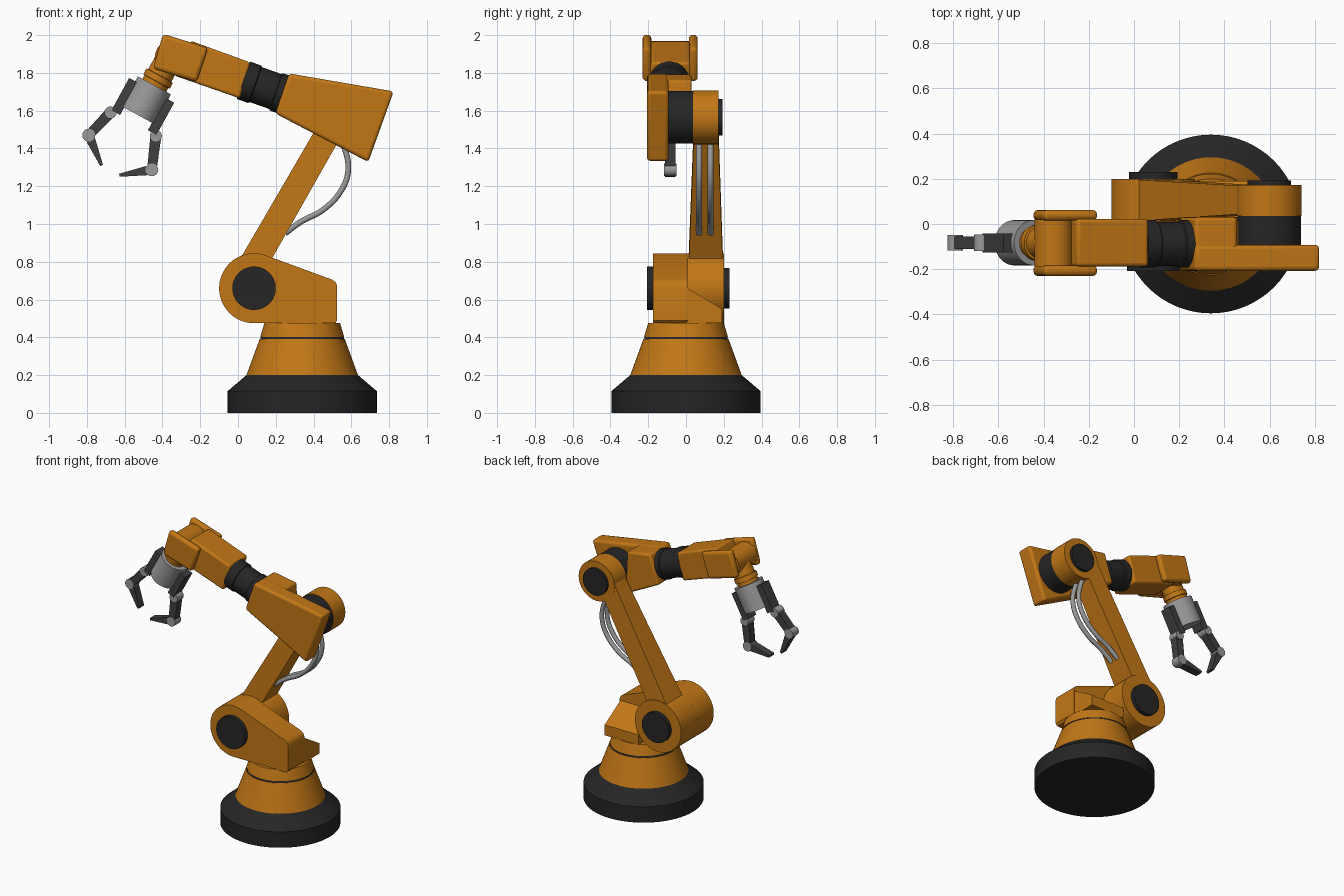
import bpy, bmesh, math
from mathutils import Vector

if "Cube" in bpy.data.objects:
    bpy.data.objects.remove(bpy.data.objects["Cube"])


def material(name, rgb):
    m = bpy.data.materials.new(name)
    m.diffuse_color = (*rgb, 1)
    m.use_nodes = True
    m.node_tree.nodes["Principled BSDF"].inputs["Base Color"].default_value = m.diffuse_color
    return m


ORANGE = material("orange paint", (0.54, 0.185, 0.008))
BLACK = material("black rubber", (0.019, 0.019, 0.019))
DARK = material("dark grey metal", (0.05, 0.05, 0.052))
GREY = material("light grey metal", (0.32, 0.32, 0.32))


def finish(name, bm, mat, bevel=0):
    bmesh.ops.recalc_face_normals(bm, faces=bm.faces)
    me = bpy.data.meshes.new(name)
    bm.to_mesh(me)
    bm.free()
    me.materials.append(mat)
    me.shade_smooth()
    me.set_sharp_from_angle(angle=math.radians(32))
    ob = bpy.data.objects.new(name, me)
    bpy.context.collection.objects.link(ob)
    if bevel:
        b = ob.modifiers.new("rounded edges", 'BEVEL')
        b.width, b.segments, b.limit_method = bevel, 3, 'ANGLE'
        b.angle_limit = math.radians(32)
    return ob


def loft(name, a, b, mat, bevel=0):
    """Solid between two matching outlines."""
    bm = bmesh.new()
    va, vb = ([bm.verts.new(p) for p in ring] for ring in (a, b))
    bm.faces.new(va)
    bm.faces.new(vb)
    for i in range(len(va)):
        j = (i + 1) % len(va)
        bm.faces.new((va[i], va[j], vb[j], vb[i]))
    return finish(name, bm, mat, bevel)


def prism(name, pts, y0, y1, mat, bevel=0):
    """Side outline (x, z) extruded along y."""
    return loft(name, [(x, y0, z) for x, z in pts], [(x, y1, z) for x, z in pts], mat, bevel)


def lathe(name, origin, axis, profile, mat, n=48):
    """Profile of (distance, radius) turned round an axis."""
    o, d = Vector(origin), Vector(axis).normalized()
    u = d.orthogonal().normalized()
    v = d.cross(u)
    bm = bmesh.new()
    rings = []
    for t, r in profile:
        rings.append([bm.verts.new(o + d * t + r * (u * math.cos(k) + v * math.sin(k)))
                      for k in (2 * math.pi * i / n for i in range(n))])
    for a, b in zip(rings, rings[1:]):
        for i in range(n):
            j = (i + 1) % n
            bm.faces.new((a[i], a[j], b[j], b[i]))
    bm.faces.new(rings[0])
    bm.faces.new(rings[-1])
    return finish(name, bm, mat)


def disc(name, x, z, y0, y1, r, mat, n=48):
    return lathe(name, (x, y0, z), (0, 1, 0), [(0, r), (y1 - y0, r)], mat, n)


def bar(name, p, q, w0, w1, y0, y1, mat, bevel=0):
    """Tapered bar between two (x, z) points."""
    p, q = Vector(p), Vector(q)
    s = (q - p).normalized()
    s = Vector((-s.y, s.x))
    pts = [p + s * w0 / 2, q + s * w1 / 2, q - s * w1 / 2, p - s * w0 / 2]
    return prism(name, [tuple(c) for c in pts], y0, y1, mat, bevel)


# Base
BX = 0.34
lathe("base_foot", (BX, 0, 0), (0, 0, 1), [(0, 0.395), (0.115, 0.395), (0.2, 0.295)], BLACK, 64)
lathe("base_cone", (BX, 0, 0.2), (0, 0, 1), [(0, 0.295), (0.19, 0.226)], ORANGE, 64)
lathe("base_groove", (BX, 0, 0.39), (0, 0, 1), [(0, 0.222), (0.012, 0.219)], BLACK, 64)
lathe("turret_collar", (BX, 0, 0.402), (0, 0, 1), [(0, 0.222), (0.075, 0.2)], ORANGE, 64)

# Turret body: round shoulder running into a sloped block
SX, SZ, SR = 0.085, 0.66, 0.185
arc = [(SX + SR * math.cos(a), SZ + SR * math.sin(a))
       for a in (math.radians(70 + 200 * i / 30) for i in range(31))]
prism("turret_body", arc + [(0.51, 0.475), (0.525, 0.49), (0.525, 0.67), (0.518, 0.69), (0.5, 0.705)],
      -0.175, 0.01, ORANGE)
side = [(0.0, 0.475), (0.19, 0.475), (0.19, 0.55), (0.0, 0.665)]
loft("turret_side", [(0.25, y, z) for y, z in side], [(0.52, y, z) for y, z in side], ORANGE)
disc("shoulder_front_cap", SX, SZ, -0.207, -0.17, 0.115, BLACK)
disc("shoulder_hub", SX, SZ, 0.01, 0.2, SR, ORANGE)
disc("shoulder_back_cap", SX, SZ, 0.195, 0.23, 0.108, BLACK)

# Lower arm, tapering towards the elbow
EX, EZ, ER = 0.598, 1.565, 0.143
up = Vector((EX - SX, EZ - SZ)).normalized()
out = Vector((-up.y, up.x))


def section(c, w, y0, y1):
    l, r = Vector(c) + out * w, Vector(c) - out * 0.005
    return [(l.x, y0, l.y), (r.x, y0, r.y), (r.x, y1, r.y), (l.x, y1, l.y)]


loft("lower_arm", section((SX, SZ), 0.142, 0.01, 0.199), section((EX, EZ), 0.13, 0.045, 0.168), ORANGE)

# Elbow
disc("elbow_hub", EX, EZ, 0.036, 0.172, ER, ORANGE)
disc("elbow_back_cap", EX, EZ, 0.17, 0.192, 0.096, BLACK)
disc("elbow_drum", EX, EZ, -0.1, 0.036, 0.14, BLACK)

# Hoses behind the lower arm
path = [(0.25, 0.95), (0.33, 1.01), (0.45, 1.075), (0.545, 1.175), (0.583, 1.28), (0.565, 1.4), (0.53, 1.48)]
for i, y in enumerate((0.07, 0.13)):
    cu = bpy.data.curves.new(f"hose_{i + 1}", 'CURVE')
    cu.dimensions, cu.bevel_depth, cu.bevel_resolution = '3D', 0.016, 3
    cu.use_fill_caps = True
    sp = cu.splines.new('BEZIER')
    sp.bezier_points.add(len(path) - 1)
    for bp, (x, z) in zip(sp.bezier_points, path):
        bp.co = (x, y, z)
        bp.handle_left_type = bp.handle_right_type = 'AUTO'
    cu.materials.append(GREY)
    bpy.context.collection.objects.link(bpy.data.objects.new(f"hose_{i + 1}", cu))

# Upper arm: side plate plus the block holding the neck
prism("upper_arm_plate", [(0.198, 1.585), (0.27, 1.797), (0.824, 1.702), (0.69, 1.328)],
      -0.207, -0.092, ORANGE, 0.018)
prism("upper_arm_block", [(0.2, 1.587), (0.27, 1.793), (0.455, 1.762), (0.47, 1.45)],
      -0.2, 0.03, ORANGE, 0.015)

# Ribbed neck
fore = Vector((-0.943, 0, 0.332))
lathe("neck", (0.25, -0.088, 1.683), fore,
      [(0, 0.105), (0.05, 0.105), (0.055, 0.098), (0.165, 0.098), (0.17, 0.105), (0.235, 0.105)], BLACK)

# Forearm and wrist fork
prism("forearm", [(0.01, 1.665), (0.065, 1.855), (-0.25, 1.97), (-0.335, 1.785)],
      -0.187, 0.022, ORANGE, 0.014)
for nm, y0, y1 in (("front", -0.23, -0.183), ("back", 0.015, 0.062)):
    prism(f"wrist_cheek_{nm}", [(-0.397, 2.007), (-0.158, 1.932), (-0.218, 1.752), (-0.45, 1.822)],
          y0, y1, ORANGE, 0.02)
WX, WZ, HY = -0.355, 1.885, -0.083
disc("wrist_barrel", WX, WZ, -0.19, 0.02, 0.085, ORANGE)

# Hand frame: t runs along the hand, s across it
hd, hs, hc = Vector((-0.48, -0.877)), Vector((0.877, -0.48)), Vector((-0.505, 1.62))


def hand(t, s):
    return tuple(hc + hd * t + hs * s)


hx, hz = hand(-0.29, 0)
lathe("wrist_tube", (hx, HY, hz), (hd.x, 0, hd.y),
      [(0, 0.07), (0.1, 0.07), (0.102, 0.08), (0.135, 0.08), (0.137, 0.072), (0.165, 0.072)], ORANGE)
gx, gz = hand(-0.13, 0)
lathe("gripper_body", (gx, HY, gz), (hd.x, 0, hd.y), [(0, 0.1), (0.18, 0.1)], GREY)

# Claws: mounting rail, link and pointed finger with pivots between
claws = {"left": (-1, (-0.675, 1.59), (-0.79, 1.47), (-0.722, 1.31)),
         "right": (1, (-0.435, 1.465), (-0.456, 1.287), (-0.628, 1.258))}
for nm, (sg, a, b, tip) in claws.items():
    bar(f"{nm}_claw_rail", hand(-0.1, sg * 0.11), hand(0.095, sg * 0.11), 0.052, 0.052, HY - 0.042, HY + 0.042, DARK)
    disc(f"{nm}_claw_pivot", *a, HY - 0.036, HY + 0.036, 0.032, GREY, 24)
    bar(f"{nm}_claw_link", a, b, 0.058, 0.05, HY - 0.028, HY + 0.028, DARK)
    disc(f"{nm}_claw_knuckle", *b, HY - 0.034, HY + 0.034, 0.034, GREY, 24)
    bar(f"{nm}_claw_finger", b, tip, 0.055, 0.016, HY - 0.028, HY + 0.028, DARK)
